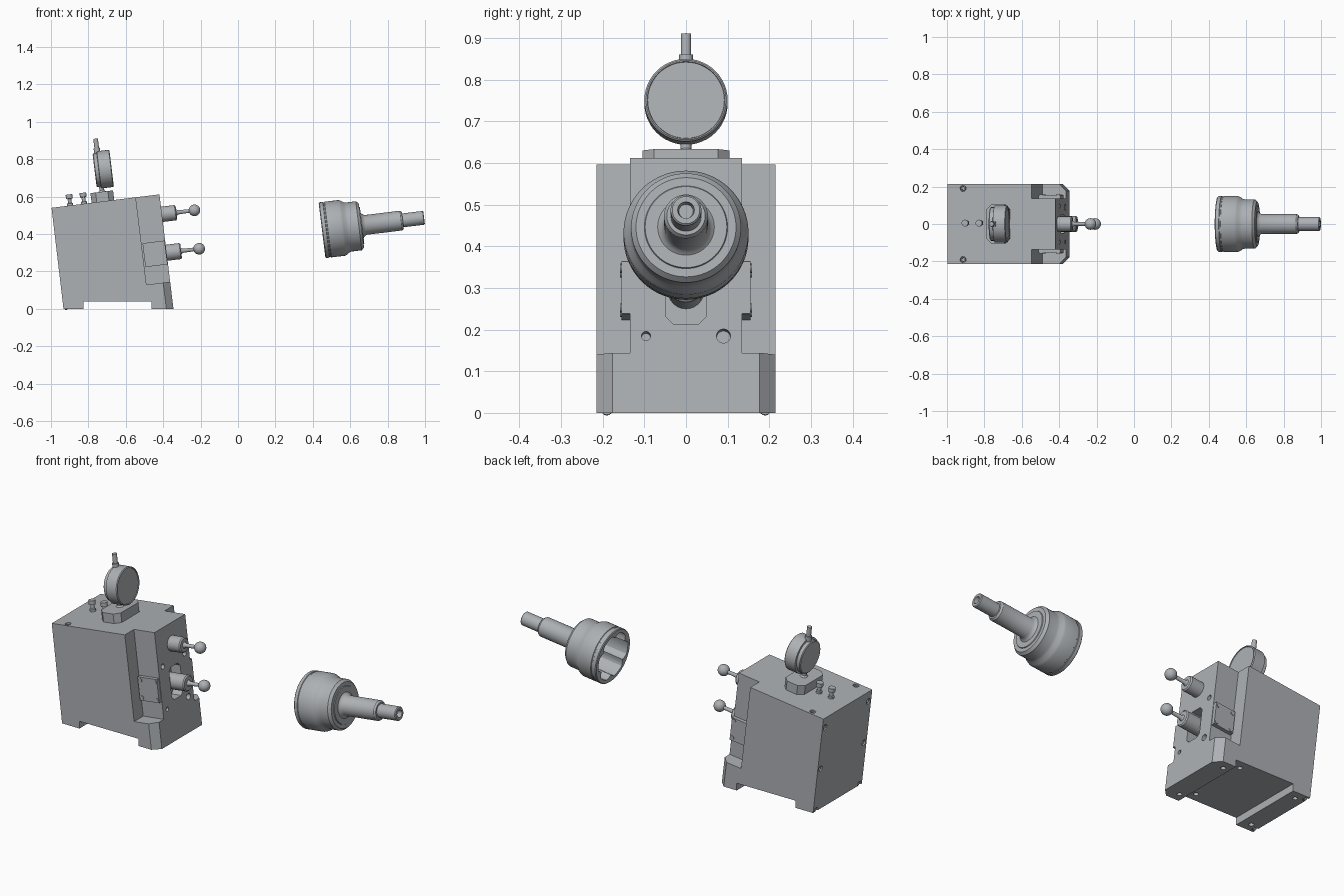
import bpy, bmesh, math
from mathutils import Matrix, Vector

if "Cube" in bpy.data.objects:
    bpy.data.objects.remove(bpy.data.objects["Cube"])

steel = bpy.data.materials.new("steel grey")
steel.use_nodes = True
steel.diffuse_color = (0.42, 0.44, 0.46, 1)
steel.node_tree.nodes["Principled BSDF"].inputs["Base Color"].default_value = steel.diffuse_color

# Tilted frame shared by every part
TILT = Matrix.Rotation(math.radians(-7), 4, 'Y')
AIM = {'X': Matrix.Rotation(math.pi / 2, 4, 'Y'),
       '-X': Matrix.Rotation(-math.pi / 2, 4, 'Y'),
       'Y': Matrix.Rotation(-math.pi / 2, 4, 'X'),
       '-Y': Matrix.Rotation(math.pi / 2, 4, 'X'),
       'Z': Matrix.Identity(4),
       '-Z': Matrix.Rotation(math.pi, 4, 'X')}


def at(x, y, z, axis='Z'):
    return TILT @ Matrix.Translation((x, y, z)) @ AIM[axis]


def finish(name, bm, matrix):
    bm.transform(matrix)
    bmesh.ops.recalc_face_normals(bm, faces=bm.faces)
    mesh = bpy.data.meshes.new(name)
    bm.to_mesh(mesh)
    bm.free()
    mesh.materials.append(steel)
    ob = bpy.data.objects.new(name, mesh)
    bpy.context.collection.objects.link(ob)
    return ob


def lathe(name, profile, matrix, steps=32):
    """Spin (distance along axis, radius) points around local z."""
    bm = bmesh.new()
    vs = [bm.verts.new((r, 0, s)) for s, r in profile]
    es = [bm.edges.new(p) for p in zip(vs, vs[1:])]
    bmesh.ops.spin(bm, geom=vs + es, cent=(0, 0, 0), axis=(0, 0, 1),
                   angle=2 * math.pi, steps=steps)
    bmesh.ops.remove_doubles(bm, verts=bm.verts, dist=1e-5)
    return finish(name, bm, matrix)


def rod(name, r, h, matrix, steps=24):
    return lathe(name, [(0, 0), (0, r), (h, r), (h, 0)], matrix, steps)


def prism(name, pts, depth, matrix):
    """Extrude an outline in local xy along local z."""
    bm = bmesh.new()
    face = bm.faces.new([bm.verts.new((x, y, 0)) for x, y in pts])
    new = bmesh.ops.extrude_face_region(bm, geom=[face])["geom"]
    bmesh.ops.translate(bm, vec=(0, 0, depth),
                        verts=[g for g in new if isinstance(g, bmesh.types.BMVert)])
    return finish(name, bm, matrix)


def chamfered(a, b, c):
    return [(a, c - b), (a, b - c), (a - c, b), (c - a, b),
            (-a, b - c), (-a, c - b), (c - a, -b), (a - c, -b)]


def carve(ob, cutters):
    for cutter in cutters:
        mod = ob.modifiers.new("cut", 'BOOLEAN')
        mod.operation, mod.solver, mod.object = 'DIFFERENCE', 'EXACT', cutter
        bpy.context.view_layer.update()
        done = bpy.data.meshes.new_from_object(
            ob.evaluated_get(bpy.context.evaluated_depsgraph_get()))
        ob.modifiers.clear()
        ob.data = done
        bpy.data.objects.remove(cutter)


# Housing: leaning block with a flat, notched underside
XZ = Matrix(((1, 0, 0, 0), (0, 0, 1, -0.215), (0, 1, 0, 0), (0, 0, 0, 1)))
housing = prism("housing", [(-0.933, 0), (-0.997, 0.54), (-0.42, 0.612), (-0.345, 0),
                            (-0.463, 0), (-0.463, 0.04), (-0.826, 0.04), (-0.826, 0)],
                0.43, XZ)
FRONT, TOP, BACK = -0.342, 0.658, -0.925
shear = Matrix.Identity(4)
shear[0][2] = -math.tan(math.radians(7))
cuts = []
for s in (-1, 1):
    # side recess beside the head, and chamfered corner of the ledge
    cuts.append(prism("recess_cutter", [(-0.47, s * 0.135), (-0.2, s * 0.135),
                                        (-0.2, s * 0.3), (-0.47, s * 0.3)],
                      0.7, at(0, 0, 0.1875)))
    cuts.append(prism("corner_cutter", [(-0.335, s * 0.167), (-0.335, s * 0.235),
                                        (-0.403, s * 0.235)], 0.4,
                      shear @ Matrix.Translation((0, 0, -0.1))))
# Pocket around the lower lever
cuts.append(prism("pocket_cutter", chamfered(0.088, 0.048, 0.018), 0.2,
                  at(FRONT - 0.06, 0, 0.344, 'X')))

# Bolt and pin holes
screws = []
for s in (-1, 1):
    for x in (-0.84, -0.59, -0.492):
        screws.append((x, s * 0.19, TOP, '-Z', 0.016))
    for z in (0.12, 0.36, 0.6):
        screws.append((BACK, s * 0.19, z, 'X', 0.016))
for x, y, z, axis, r in screws:
    cuts.append(rod("hole_cutter", r, 0.06, at(x, y, z, axis)
                    @ Matrix.Translation((0, 0, -0.04)), 16))
for y, z, r in ((-0.096, 0.228, 0.011), (0.09, 0.228, 0.017),
                (-0.096, 0.46, 0.014), (0.096, 0.46, 0.014)):
    cuts.append(rod("face_hole_cutter", r, 0.08, at(FRONT - 0.04, y, z, 'X'), 16))
for x in (-0.88, -0.53, -0.425):
    for s in (-1, 1):
        cuts.append(rod("foot_hole_cutter", 0.013, 0.09,
                        Matrix.Translation((x, s * 0.165, -0.02)), 16))
carve(housing, cuts)

# Socket screws sunk in the holes
for x, y, z, axis, r in screws:
    lathe("housing_screw", [(0.02, 0), (0.02, r * 0.5), (0.006, r * 0.5),
                            (0.006, r * 0.85), (0.02, r * 0.85)], at(x, y, z, axis), 12)

# Side plates on the head
for s, axis in ((-1, '-Y'), (1, 'Y')):
    prism("side_plate", chamfered(0.0595, 0.064, 0.001), 0.022,
          at(-0.4045, s * 0.133, 0.346, axis))
    for dx in (-0.045, 0.045):
        for dz in (-0.048, 0.048):
            rod("plate_screw", 0.011, 0.004, at(-0.4045 + dx, s * 0.154, 0.346 + dz, axis), 12)

# Ball levers on the front face
for name, z, r, start in (("upper", 0.551, 0.041, FRONT - 0.005),
                          ("lower", 0.344, 0.043, FRONT - 0.062)):
    reach = -0.264 - start
    lathe(name + "_lever_hub", [(0, 0), (0, r), (reach - 0.006, r), (reach, r - 0.006),
                                (reach, 0.017), (reach + 0.01, 0.011),
                                (reach + 0.09, 0.009), (reach + 0.09, 0)],
          at(start, 0, z, 'X'))
    bm = bmesh.new()
    bmesh.ops.create_uvsphere(bm, u_segments=24, v_segments=16, radius=0.031)
    finish(name + "_lever_ball", bm, at(-0.167, 0, z, 'X'))

# Dial gauge: base, posts and round case
prism("gauge_base", chamfered(0.061, 0.105, 0.028), 0.054, at(-0.647, 0, TOP - 0.002))
lathe("gauge_post", [(0, 0), (0, 0.02), (0.008, 0.013), (0.05, 0.013), (0.05, 0)],
      at(-0.645, 0, 0.71))
lathe("gauge_case", [(0, 0), (0, 0.085), (0.004, 0.09), (0.022, 0.09), (0.024, 0.1),
                     (0.088, 0.1), (0.092, 0.096), (0.092, 0.093), (0.088, 0.092),
                     (0.088, 0)], at(-0.671, 0, 0.828, 'X'), 48)
lathe("gauge_stem", [(0, 0), (0, 0.017), (0.035, 0.017), (0.035, 0.0125),
                     (0.086, 0.0125), (0.086, 0)], at(-0.645, 0, 0.91))

# Two small knobs on the top
for x in (-0.823, -0.748):
    lathe("top_knob", [(0, 0), (0, 0.016), (0.012, 0.016), (0.014, 0.01), (0.036, 0.01),
                       (0.038, 0.018), (0.06, 0.018), (0.06, 0)], at(x, 0.005, TOP - 0.001), 20)

# Separate bell joint with stepped shaft
bell_frame = at(0.497, 0, 0.362, 'X')
bell = lathe("bell_joint", [
    (0, 0), (0, 0.146), (0.004, 0.15), (0.022, 0.15), (0.024, 0.147), (0.03, 0.147),
    (0.032, 0.15), (0.105, 0.15), (0.118, 0.145), (0.132, 0.135), (0.145, 0.132),
    (0.198, 0.132), (0.212, 0.12), (0.212, 0.1), (0.216, 0.098), (0.216, 0.068),
    (0.222, 0.06), (0.235, 0.053), (0.425, 0.053), (0.435, 0.046), (0.435, 0.037),
    (0.546, 0.037), (0.55, 0.033), (0.55, 0.02), (0.525, 0.017), (0.525, 0)],
    bell_frame, 64)
# Six ball tracks inside the bell
tracks = []
for i in range(72):
    a = 2 * math.pi * i / 72
    r = 0.106 + 0.022 * min(1, 1.5 * abs(math.sin(3 * a)))
    tracks.append((r * math.cos(a), r * math.sin(a)))
carve(bell, [prism("track_cutter", tracks, 0.22, bell_frame @ Matrix.Translation((0, 0, -0.05)))])

# Smooth round surfaces, keep hard edges
bpy.ops.object.select_all(action='DESELECT')
for ob in bpy.context.collection.objects:
    if ob.type == 'MESH' and ob.data.materials and ob.data.materials[0] == steel:
        ob.select_set(True)
        bpy.context.view_layer.objects.active = ob
bpy.ops.object.shade_smooth_by_angle(angle=math.radians(30))
